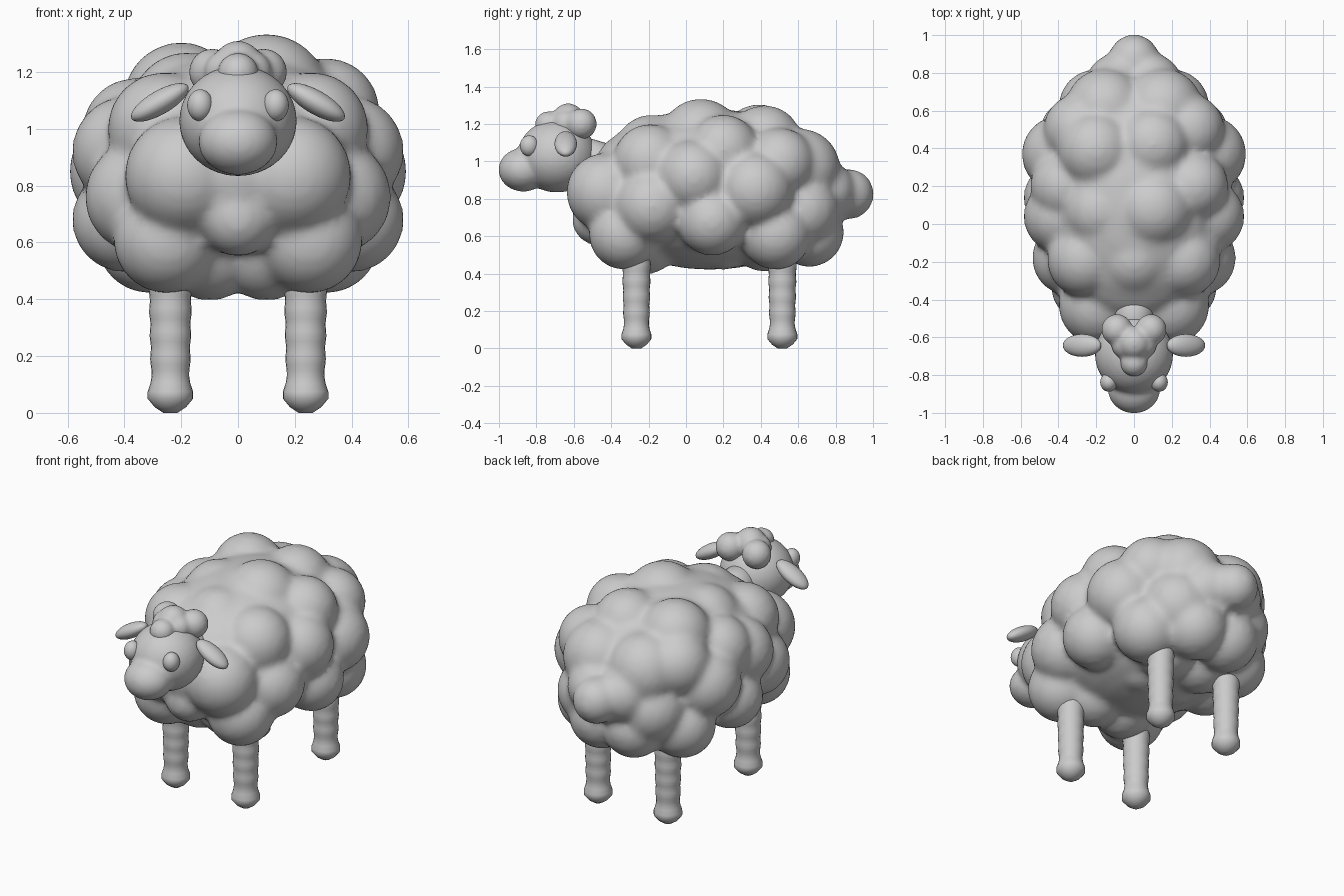
import bpy, bmesh, math
from mathutils import Matrix, Vector

if "Cube" in bpy.data.objects:
    bpy.data.objects.remove(bpy.data.objects["Cube"])


def finish(bm, name):
    me = bpy.data.meshes.new(name)
    bm.to_mesh(me)
    bm.free()
    for p in me.polygons:
        p.use_smooth = True
    ob = bpy.data.objects.new(name, me)
    bpy.context.collection.objects.link(ob)
    return ob


def add_ball(bm, c, r, tilt=0.0):
    m = Matrix.Translation(c) @ Matrix.Rotation(tilt, 4, 'Y') @ Matrix.Diagonal((*r, 1))
    bmesh.ops.create_uvsphere(bm, u_segments=32, v_segments=16, radius=1, matrix=m)


def ball(name, c, r, tilt=0.0):
    bm = bmesh.new()
    add_ball(bm, c, r, tilt)
    return finish(bm, name)


def fused(name, balls, puffs, voxel, soft):
    """Ellipsoids and mirrored puffs fused into one soft surface."""
    bm = bmesh.new()
    for c, r in balls:
        add_ball(bm, c, r)
    for x, y, z, r in puffs:
        for s in ((1, -1) if x else (1,)):
            add_ball(bm, (x * s, y, z), (r, r, r))
    ob = finish(bm, name)
    rm = ob.modifiers.new("fuse", 'REMESH')
    rm.mode = 'VOXEL'
    rm.voxel_size = voxel
    rm.use_smooth_shade = True
    sm = ob.modifiers.new("soften", 'SMOOTH')
    sm.factor = 0.5
    sm.iterations = soft
    return ob


def lathe(name, profile, loc, segs=24):
    bm = bmesh.new()
    rings = []
    for r, z in profile:
        rings.append([bm.verts.new((loc[0] + r * math.cos(2 * math.pi * i / segs),
                                    loc[1] + r * math.sin(2 * math.pi * i / segs), z))
                      for i in range(segs)])
    for a, b in zip(rings, rings[1:]):
        for i in range(segs):
            j = (i + 1) % segs
            bm.faces.new((a[i], a[j], b[j], b[i]))
    bm.faces.new(rings[0][::-1])
    bm.faces.new(rings[-1])
    return finish(bm, name)


# fleece: mirrored puffs of chest, shoulders, sides, rump, belly, tail
fleece = [
    (.19, -.43, .835, .21), (0, -.42, .84, .2), (0, -.47, .69, .14), (.25, -.33, .61, .19),
    (.26, -.19, 1.0, .2), (0, -.18, 1.04, .21), (.34, -.18, .76, .2),
    (.39, .04, .92, .195), (.4, .14, .68, .185), (.39, .37, .85, .205),
    (.29, .5, .99, .19), (.15, .61, .96, .215), (.2, .62, .74, .2), (.31, .48, .61, .19),
    (.11, .66, .62, .185), (.1, .2, .6, .18), (.12, .42, .6, .19), (.1, -.22, .58, .185),
    (.09, .74, .84, .165), (0, .87, .825, .135),
]
# uneven puffs along the back, plus the inner core
back = [(.1, .08, 1.115, .22), (-.18, .07, 1.07, .2), (.31, .2, 1.06, .19),
        (-.36, .2, .99, .19), (.1, .42, 1.1, .2), (-.2, .39, 1.1, .205)]
core = [((0, .13, .85), (.51, .69, .43))]
fused("fleece_body", core + [((x, y, z), (r, r, r)) for x, y, z, r in back], fleece, 0.02, 9)

# legs with hooves
leg = [(.025, 0), (.055, .02), (.08, .05), (.08, .075), (.07, .105), (.066, .13)]
leg += [(.068 + .01 * (z - .13) / .45 + .002 * math.sin(z * 75), z)
        for z in [.15 + .02 * i for i in range(22)]]
for part, y in (("front", -.265), ("rear", .515)):
    for side, x in (("left", .238), ("right", -.238)):
        lathe(f"{part}_{side}_leg", leg, (x, y))

# head with snout, neck
fused("head", [((0, -.69, 1.028), (.208, .212, .195)),
               ((0, -.87, .955), (.14, .133, .117))], [], 0.014, 6)
bm = bmesh.new()
a, b = Vector((0, -.62, 1.05)), Vector((0, -.33, .955))
rot = (b - a).to_track_quat('Z', 'Y').to_matrix().to_4x4()
bmesh.ops.create_cone(bm, cap_ends=True, segments=32, radius1=.1, radius2=.11,
                      depth=(b - a).length, matrix=Matrix.Translation((a + b) / 2) @ rot)
finish(bm, "neck")

# eyes and ears
for side, s in (("left", 1), ("right", -1)):
    ball(side + "_eye", (s * .133, -.838, 1.083), (.046, .05, .056))
    ball(side + "_ear", (s * .275, -.643, 1.093), (.115, .06, .042), s * math.radians(30))

# wool tuft on the head
fused("head_tuft", [], [(0, -.63, 1.222, .088), (.09, -.56, 1.2, .083),
                        (0, -.735, 1.195, .073), (.045, -.64, 1.2, .075)], 0.012, 6)
